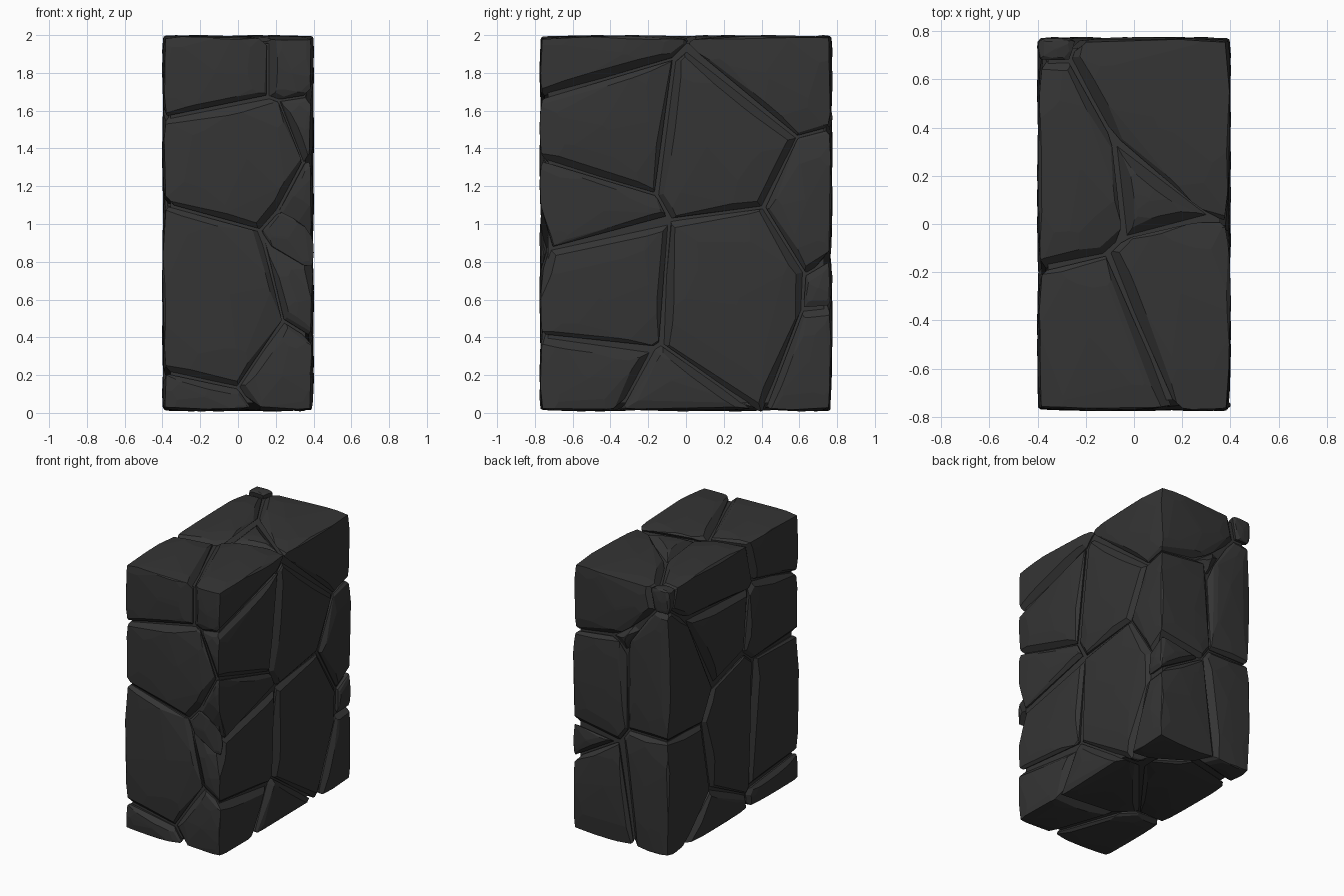
import bpy, bmesh, math, random
from mathutils import Vector

if "Cube" in bpy.data.objects:
    bpy.data.objects.remove(bpy.data.objects["Cube"])

random.seed(4)
HALF = Vector((0.402, 0.776, 0.996))   # half size of the block
MID = Vector((0, 0, 1.004))
GAP = 0.008                            # half width of a crack

mat = bpy.data.materials.new("dark_stone")
mat.diffuse_color = (0.035, 0.035, 0.035, 1)
mat.use_nodes = True
mat.node_tree.nodes["Principled BSDF"].inputs["Base Color"].default_value = mat.diffuse_color

# Stones seen on the right side: x, y, z, weight measured on that side
RIGHT = [
    (.15, .15, 1.38, 0), (.50, .574, 1.88, 0), (.40, .783, 1.08, 0),
    (.20, .235, .745, 0), (.40, -.372, 1.449, 0), (.30, -.557, 2.078, 0),
    (.50, -.491, 1.044, 0), (.35, -.43, .80, 0), (.15, -.462, .479, -.18),
    (.20, -.094, .278, -.27), (.30, 1.025, .442, 0), (.45, 1.005, .70, 0),
]
# Stones of the front, left and back: x, y, z, weight
OTHER = [
    (-.15, -.55, .68, .02), (.02, -.55, 1.30, -.012), (-.14, -.75, 2.08, .045),
    (-.35, .10, 1.90, -.25), (-.35, .68, 1.10, -.10), (-.35, -.05, .70, -.10),
    (-.35, .70, .55, -.06), (-.25, -.60, .20, -.25), (-.25, .25, .10, -.26),
    (.42, -.85, .93, -.07), (-.35, .85, 2.05, -.55),
]
seeds = [(Vector((x, y, z)), w + (x - .4) ** 2) for x, y, z, w in RIGHT]
seeds += [(Vector((x, y, z)), w) for x, y, z, w in OTHER]


def add_object(name, bm):
    mesh = bpy.data.meshes.new(name)
    bm.to_mesh(mesh)
    bm.free()
    mesh.materials.append(mat)
    ob = bpy.data.objects.new(name, mesh)
    bpy.context.collection.objects.link(ob)
    return ob


def make_box(half):
    bm = bmesh.new()
    bmesh.ops.create_cube(bm, size=2)
    for v in bm.verts:
        v.co = Vector([v.co[i] * half[i] for i in range(3)]) + MID
    return bm


def slice_off(bm, co, no):
    """Remove everything beyond a plane and close the cut."""
    if not bm.verts:
        return
    geom = bm.verts[:] + bm.edges[:] + bm.faces[:]
    cut = bmesh.ops.bisect_plane(bm, geom=geom, dist=1e-5, plane_co=co,
                                 plane_no=no, clear_outer=True)
    edges = [e for e in cut["geom_cut"]
             if isinstance(e, bmesh.types.BMEdge) and e.is_valid and e.is_boundary]
    if edges:
        bmesh.ops.holes_fill(bm, edges=edges, sides=0)


def is_outer(face):
    """True for a face lying on the surface of the block."""
    c, n = face.calc_center_median() - MID, face.normal
    return any(abs(n[i]) > .999 and abs(c[i]) > HALF[i] - .003 for i in range(3))


def worn_edges(bm):
    """Planes that chamfer the edges of the outer faces."""
    planes = []
    for e in bm.edges:
        if len(e.link_faces) != 2 or e.calc_length() < .01:
            continue
        a, b = e.link_faces
        if not is_outer(a):
            a, b = b, a
        if not is_outer(a) or a.normal.angle(b.normal) < .7:
            continue
        mid = (e.verts[0].co + e.verts[1].co) / 2
        along = (e.verts[1].co - e.verts[0].co).normalized()
        side = a.normal.cross(along)           # direction out of the stone
        if side.dot(mid - a.calc_center_median()) < 0:
            side.negate()
        small = min(1, math.sqrt(a.calc_area()) / .3)
        depth = .016 if is_outer(b) else .028 * small
        no = a.normal + side * .9 + along * random.uniform(-.05, .05)
        no.normalize()
        planes.append((mid - no * depth * random.uniform(.85, 1.15), no))
    return planes


def pillow(bm):
    """Shallow facets that let every outer face fall off towards its rim."""
    planes = []
    for f in bm.faces:
        if not is_outer(f):
            continue
        c = f.calc_center_median()
        u = f.normal.orthogonal().normalized()
        v = f.normal.cross(u)
        start = random.uniform(0, math.tau)
        for k in range(6):
            ang = start + k * math.tau / 6 + random.uniform(-.3, .3)
            d = u * math.cos(ang) + v * math.sin(ang)
            reach = max(.06, max((p.co - c).dot(d) for p in f.verts))
            for begin, drop in ((.1, .009), (.6, .016)):
                tilt = drop * random.uniform(.6, 1.4) / (reach * (1 - begin))
                co = c + d * reach * begin - f.normal * .009 * begin
                planes.append((co, (f.normal + d * tilt).normalized()))
    return planes


def make_stone(i):
    p, w = seeds[i]
    bm = make_box(HALF)
    # cracks against the neighbouring stones
    for j, (q, u) in enumerate(seeds):
        if j != i:
            n = q - p
            d = (q.length_squared - p.length_squared - u + w) / 2
            co = n * (d / n.length_squared)
            slice_off(bm, co - n.normalized() * GAP, n.normalized())
    if len(bm.verts) < 4:
        bm.free()
        return
    bmesh.ops.recalc_face_normals(bm, faces=bm.faces)
    bm.normal_update()
    for co, no in worn_edges(bm) + pillow(bm):
        slice_off(bm, co, no)
    bmesh.ops.remove_doubles(bm, verts=bm.verts, dist=.0005)
    bmesh.ops.recalc_face_normals(bm, faces=bm.faces)
    add_object("stone_%02d" % (i + 1), bm)


for index in range(len(seeds)):
    make_stone(index)

# Solid core that closes the bottom of the cracks
add_object("core", make_box(HALF - Vector((.045, .045, .045))))
